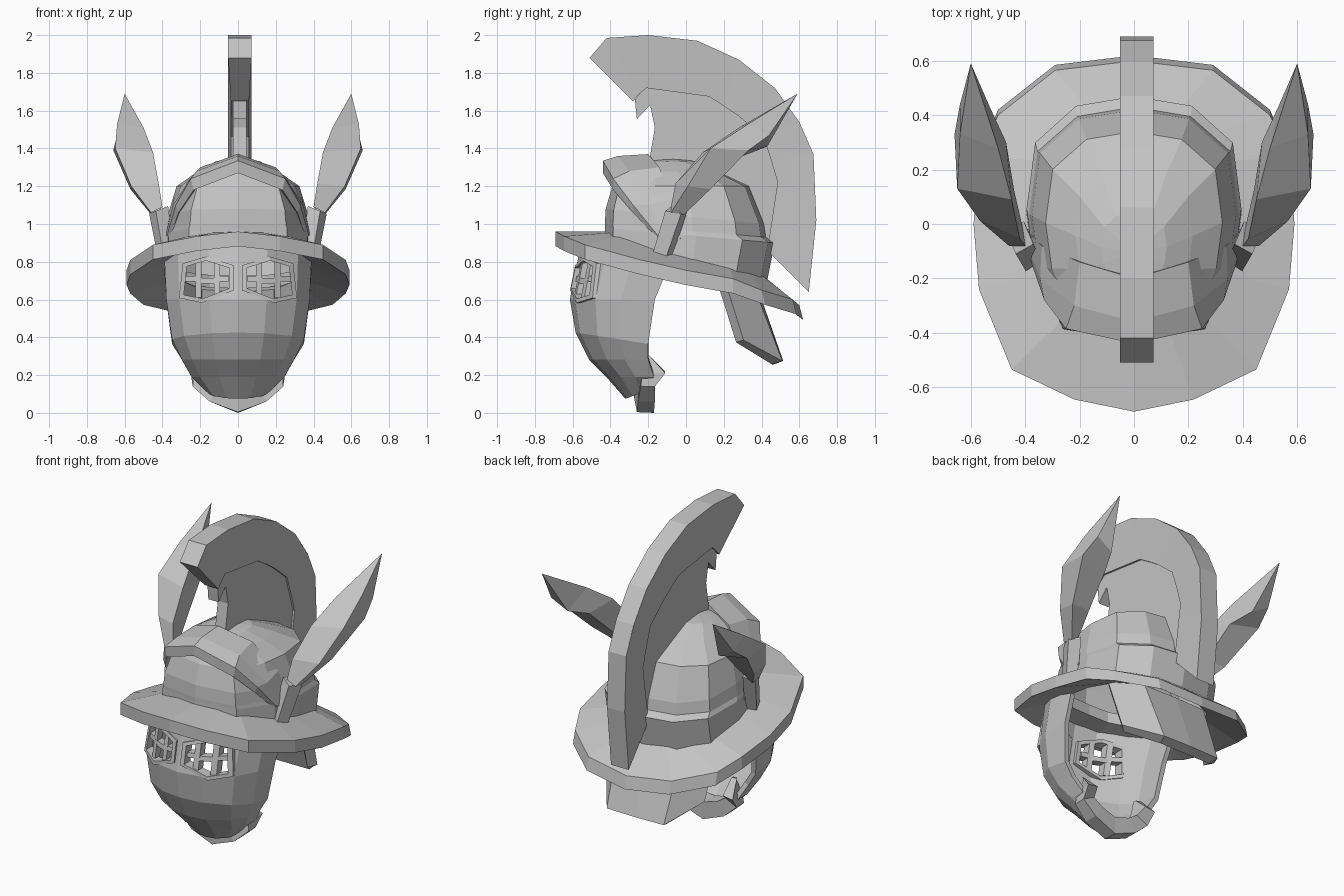
import bpy
import bmesh

default_cube = bpy.data.objects.get("Cube")
if default_cube:
    bpy.data.objects.remove(default_cube, do_unlink=True)

# One plain metal colour
steel = bpy.data.materials.new("plain grey steel")
steel.use_nodes = True
steel.diffuse_color = (0.55, 0.55, 0.55, 1)
steel.node_tree.nodes["Principled BSDF"].inputs["Base Color"].default_value = steel.diffuse_color


def loft(name, rows, wrap=False, caps=False, mirror=True, thick=0, offset=-1):
    """Skin a grid of points; wrap joins the last row to the first."""
    bm = bmesh.new()
    grid = [[bm.verts.new(p) for p in row] for row in rows]
    pairs = list(zip(grid, grid[1:]))
    if wrap:
        pairs.append((grid[-1], grid[0]))
    for a, b in pairs:
        for i in range(len(a) - 1):
            bm.faces.new((a[i], a[i + 1], b[i + 1], b[i]))
    if caps:
        bm.faces.new([row[0] for row in grid])
        bm.faces.new([row[-1] for row in grid])
    bmesh.ops.remove_doubles(bm, verts=bm.verts, dist=0.0005)
    bmesh.ops.recalc_face_normals(bm, faces=bm.faces)
    mesh = bpy.data.meshes.new(name)
    bm.to_mesh(mesh)
    bm.free()
    mesh.materials.append(steel)
    obj = bpy.data.objects.new(name, mesh)
    bpy.context.collection.objects.link(obj)
    if mirror:
        obj.modifiers.new("Mirror", "MIRROR").merge_threshold = 0.002
    if thick:
        shell = obj.modifiers.new("Solidify", "SOLIDIFY")
        shell.thickness = thick
        shell.offset = offset
    return obj


def mix(a, b, t):
    return a + (b - a) * t


# Crown: half rings given by width, front and back y, front and back z
ring = [(0, 0), (.66, .05), (.93, .31), (1, .54), (.92, .81), (.54, .96), (0, 1)]
crown_rows = [(.395, -.43, .43, .93, .70), (.395, -.43, .47, .98, .90),
              (.385, -.43, .43, 1.0, .93), (.375, -.425, .42, 1.08, 1.0),
              (.325, -.39, .34, 1.2, 1.2), (.215, -.33, .2, 1.29, 1.265),
              (.12, -.23, .04, 1.325, 1.335), (0, -.1, -.1, 1.35, 1.35)]
loft("crown", [[(u * w, mix(yf, yb, t), mix(zf, zb, t)) for u, t in ring]
               for w, yf, yb, zf, zb in crown_rows])

# Wide sloping brim
rim = [(0, -.69, .96), (.22, -.645, .935), (.45, -.535, .89), (.57, -.24, .81),
       (.59, 0, .755), (.57, .25, .71), (.5, .4, .65), (.29, .565, .6), (0, .6, .57)]
collar = [(0, -.4, .96), (.13, -.39, .955), (.24, -.33, .94), (.32, -.17, .88),
          (.35, 0, .835), (.33, .23, .775), (.27, .33, .745), (.15, .4, .73), (0, .41, .725)]
rim_base = [(x, y + .02 * (y > .3), z - .078) for x, y, z in rim]
collar_base = [(x, y, z - .07) for x, y, z in collar]
loft("brim", [rim, rim_base, collar_base, collar], wrap=True)

# Raised brow arch over the front of the crown
loft("brow_arch", [
    [(0, -.44, 1.27), (.235, -.385, 1.18), (.315, -.28, 1.06), (.36, -.15, .92)],
    [(0, -.44, 1.335), (.25, -.385, 1.24), (.33, -.28, 1.1), (.375, -.15, .94)],
    [(0, -.36, 1.36), (.22, -.3, 1.28), (.345, -.2, 1.1), (.385, -.1, .93)],
    [(0, -.2, 1.37), (.2, -.14, 1.3), (.34, -.08, 1.13), (.39, -.03, .92)],
    [(0, -.2, 1.28), (.16, -.14, 1.22), (.28, -.08, 1.08), (.36, -.02, .9)]], wrap=True)


# Crest: outer band narrowing inwards, and a thinner plate beneath it
def crest(name, outer, inner, outer_half, inner_half, middle=.01):
    edges = ((outer, -outer_half), (outer, outer_half), (inner, inner_half), (inner, -inner_half))
    loft(name, [[(middle + x, y, z) for y, z in line] for line, x in edges],
         wrap=True, caps=True, mirror=False)


band_inner = [(-.28, 1.65), (-.25, 1.685), (-.21, 1.72), (.12, 1.675), (.2, 1.625),
              (.28, 1.57), (.41, 1.46), (.45, 1.34), (.485, 1.22), (.43, .86)]
crest("crest_band", [(-.51, 1.88), (-.42, 1.985), (-.2, 2), (.06, 1.97), (.28, 1.87),
                     (.47, 1.72), (.6, 1.54), (.675, 1.37), (.69, 1.02), (.65, .64)],
      band_inner, .062, .048)
plate_inner = [(-.265, 1.6), (-.26, 1.555), (-.19, 1.63), (-.165, 1.51), (-.2, 1.3),
               (-.1, 1.25), (0, 1.25), (.15, 1.15), (.3, 1), (.4, .84)]
crest("crest_plate", [(y + .01, z + .01) for y, z in band_inner], plate_inner, .036, .036)

# Face mask: half rows given by front z, drop to the rear, front y, width and rear y
cheek = [(0, 0), (.4, .06), (.82, .3), (1, .6), (1, 1)]
mask_rows = [(.9, .14, -.54, .375, -.1), (.6, 0, -.6, .365, -.165), (.43, .06, -.57, .335, -.2),
             (.29, 0, -.5, .285, -.2), (.2, 0, -.41, .235, -.17), (.085, -.05, -.31, .15, -.19)]
mask = loft("face_mask", [[(u * w, mix(yf, yb, t), z - drop * t) for u, t in cheek]
                          for z, drop, yf, w, yb in mask_rows], thick=.03, offset=0)

# Eye windows: hexagonal openings with frames and grille bars
hexagon = [(.025, .78), (.17, .825), (.29, .79), (.31, .61), (.19, .585), (.025, .65)]


def on_face(x, z, depth=0):
    return (x, -.612 + 1.3 * x * x + .2 * (z - .6) + depth, z)


def inset_hexagon(scale, depth):
    points = [on_face(mix(.167, x, scale), mix(.705, z, scale), depth) for x, z in hexagon]
    return points + points[:1]


cutter = loft("eye_cutter", [list(pair) for pair in
                             zip(inset_hexagon(.9, -.1)[:-1], inset_hexagon(.9, .12))],
              wrap=True, caps=True)
cutter.hide_render = True
cutter.hide_viewport = True
cut = mask.modifiers.new("Eye openings", "BOOLEAN")
cut.operation = "DIFFERENCE"
cut.object = cutter

loft("eye_frames", [inset_hexagon(1.02, -.012), inset_hexagon(.84, -.012),
                    inset_hexagon(.84, .05), inset_hexagon(1.02, .05)], wrap=True)


def grille_bar(name, x1, z1, x2, z2, half):
    dx, dz = (half, 0) if x1 == x2 else (0, half)
    corners = [(-1, .005), (1, .005), (1, .055), (-1, .055)]
    loft(name, [[on_face(x + s * dx, z + s * dz, d) for x, z in ((x1, z1), (x2, z2))]
                for s, d in corners], wrap=True, caps=True)


for x, low, high in ((.11, .63, .8), (.21, .61, .8)):
    grille_bar("eye_upright", x, low, x, high, .016)
for start, end, z in ((.05, .11, .71), (.11, .21, .7), (.21, .285, .71)):
    grille_bar("eye_crossbar", start, z, end, z, .014)

# Chin guard below the mask
loft("chin_guard", [
    [(.2, -.215, .3), (.235, -.23, .21), (.24, -.24, .14), (.15, -.255, .06), (0, -.26, .004)],
    [(.22, -.2, .31), (.25, -.11, .21), (.24, -.165, .14), (.15, -.165, .06), (0, -.17, 0)],
    [(.18, -.2, .3), (.18, -.11, .22), (.16, -.165, .18), (.1, -.165, .14), (0, -.17, .11)],
    [(.18, -.22, .3), (.17, -.23, .22), (.16, -.24, .18), (.1, -.255, .14), (0, -.28, .11)]],
    wrap=True)

# Flared neck guard at the back
loft("neck_guard", [
    [(0, .38, .66), (.22, .36, .67), (.365, .2, .72)],
    [(0, .515, .275), (.2, .51, .275), (.345, .305, .385)]], thick=.06)

# Plume sockets on both sides of the crown
corners = [(-1, -.4), (.3, -1), (1, .4), (-.3, 1)]
loft("plume_sockets", [[(.38 + .045 * a, -.125 + .055 * b, .83),
                        (.42 + .05 * a, -.05 + .06 * b, 1.075 - .02 * a)]
                       for a, b in corners], wrap=True, caps=True)

# Leaf shaped plumes sweeping back, as four edges from base to tip
tip = (.6, .59, 1.69)
loft("plumes", [
    [(.4, -.08, 1.09), (.42, -.055, 1.215), (.45, .09, 1.38), (.5, .28, 1.51), tip],
    [(.46, -.08, 1.06), (.565, .01, 1.2), (.65, .13, 1.4), (.64, .33, 1.53), tip],
    [(.46, -.01, 1.05), (.57, .13, 1.185), (.66, .33, 1.39), (.64, .44, 1.47), tip],
    [(.41, -.01, 1.08), (.44, .12, 1.19), (.47, .3, 1.36), (.53, .43, 1.41), tip]], wrap=True)
